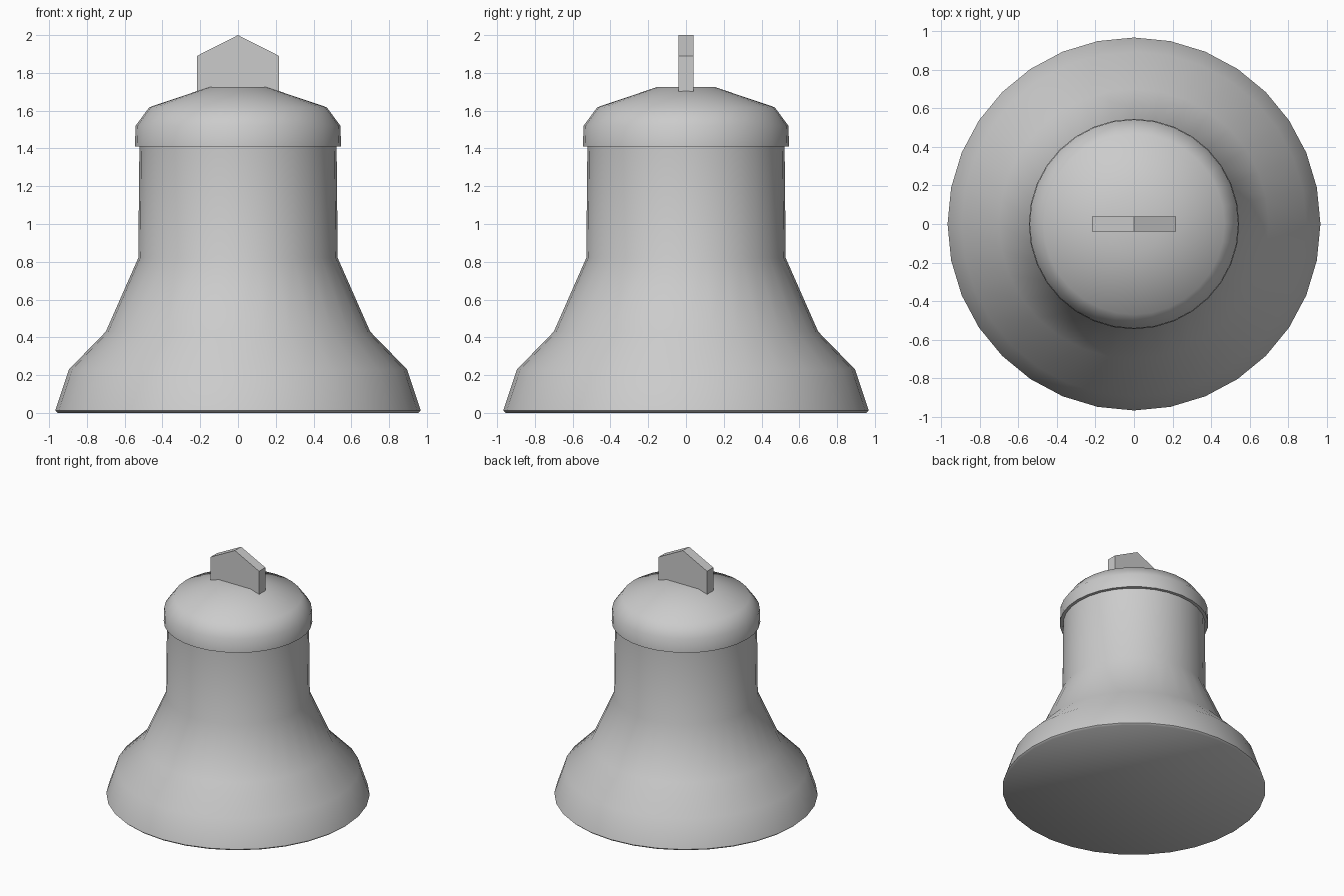
import bpy, bmesh, math

if "Cube" in bpy.data.objects:
    bpy.data.objects.remove(bpy.data.objects["Cube"])

SIDES = 32

def new_object(name, bm, smooth_angle=None):
    bmesh.ops.recalc_face_normals(bm, faces=bm.faces)
    mesh = bpy.data.meshes.new(name)
    bm.to_mesh(mesh)
    bm.free()
    obj = bpy.data.objects.new(name, mesh)
    bpy.context.collection.objects.link(obj)
    if smooth_angle:
        bpy.ops.object.select_all(action='DESELECT')
        obj.select_set(True)
        bpy.context.view_layer.objects.active = obj
        bpy.ops.object.shade_smooth_by_angle(angle=math.radians(smooth_angle))
    return obj

def lathe(name, profile, smooth_angle):
    # Rings of (radius, height), closed with a flat face at each end
    bm = bmesh.new()
    rings = []
    for r, z in profile:
        rings.append([bm.verts.new((r * math.cos(2 * math.pi * i / SIDES),
                                    r * math.sin(2 * math.pi * i / SIDES), z))
                      for i in range(SIDES)])
    for low, high in zip(rings, rings[1:]):
        for i in range(SIDES):
            j = (i + 1) % SIDES
            bm.faces.new((low[i], low[j], high[j], high[i]))
    bm.faces.new(rings[0])
    bm.faces.new(rings[-1])
    return new_object(name, bm, smooth_angle)

# Flared bell body, with the domed crown overhanging the waist
lathe("bell_body", [(0.955, 0), (0.968, 0.012), (0.895, 0.23), (0.70, 0.43),
                    (0.528, 0.82), (0.522, 1.41), (0.546, 1.41), (0.542, 1.52),
                    (0.47, 1.618), (0.15, 1.726)], 50)

# Pointed hanging lug on top
bm = bmesh.new()
outline = [(-0.217, 1.70), (0.217, 1.70), (0.217, 1.89), (0, 2.0), (-0.217, 1.89)]
face = bm.faces.new([bm.verts.new((x, -0.04, z)) for x, z in outline])
side = bmesh.ops.extrude_face_region(bm, geom=[face], use_keep_orig=True)
bmesh.ops.translate(bm, vec=(0, 0.08, 0),
                    verts=[v for v in side['geom'] if isinstance(v, bmesh.types.BMVert)])
new_object("hanging_lug", bm)
